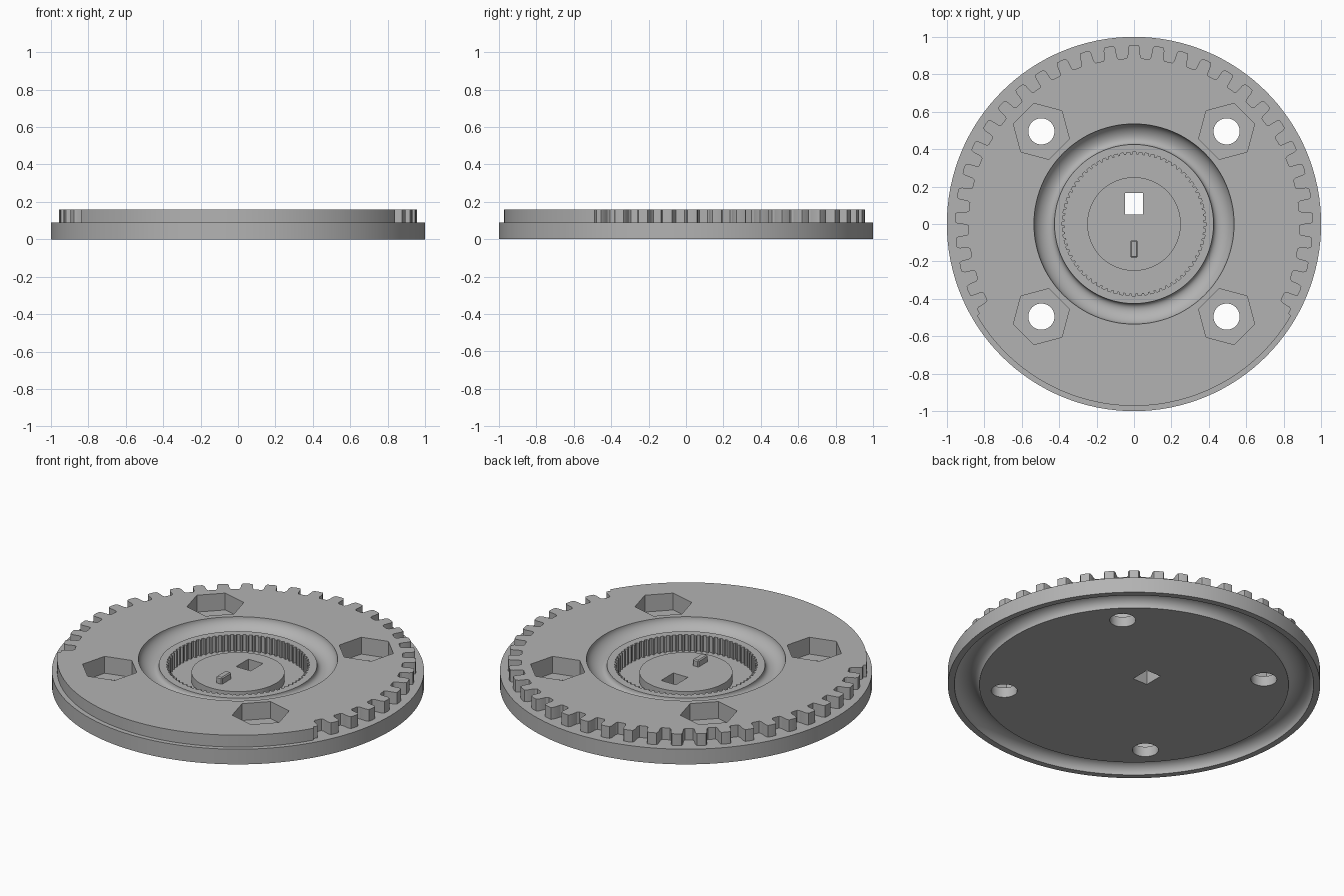
import bpy, bmesh, math
from math import cos, sin, pi, radians

if "Cube" in bpy.data.objects:
    bpy.data.objects.remove(bpy.data.objects["Cube"])

grey = bpy.data.materials.new("plain_grey")
grey.diffuse_color = (0.45, 0.45, 0.45, 1)
grey.use_nodes = True
grey.node_tree.nodes["Principled BSDF"].inputs["Base Color"].default_value = grey.diffuse_color


def make(name, bm):
    bmesh.ops.recalc_face_normals(bm, faces=bm.faces)
    me = bpy.data.meshes.new(name)
    bm.to_mesh(me)
    bm.free()
    ob = bpy.data.objects.new(name, me)
    bpy.context.collection.objects.link(ob)
    me.materials.append(grey)
    return ob


def prism(name, pts, z0, z1):
    """Extrude a flat outline from z0 to z1."""
    bm = bmesh.new()
    lo = [bm.verts.new((x, y, z0)) for x, y in pts]
    hi = [bm.verts.new((x, y, z1)) for x, y in pts]
    bm.faces.new(lo)
    bm.faces.new(hi)
    n = len(pts)
    for i in range(n):
        j = (i + 1) % n
        bm.faces.new((lo[i], lo[j], hi[j], hi[i]))
    return make(name, bm)


def lathe(name, prof, steps=128):
    """Spin a closed (r, z) profile around z."""
    bm = bmesh.new()
    vs = [bm.verts.new((r, 0, z)) for r, z in prof]
    es = [bm.edges.new((vs[i], vs[(i + 1) % len(vs)])) for i in range(len(vs))]
    bmesh.ops.spin(bm, geom=vs + es, cent=(0, 0, 0), axis=(0, 0, 1),
                   angle=2 * pi, steps=steps, use_duplicate=False)
    bmesh.ops.remove_doubles(bm, verts=bm.verts, dist=1e-5)
    # drop the leftover edge lying on the axis
    bmesh.ops.delete(bm, geom=[e for e in bm.edges if not e.link_faces], context='EDGES')
    return make(name, bm)


def ring(r, n, cx=0, cy=0, start=0):
    return [(cx + r * cos(start + 2 * pi * i / n), cy + r * sin(start + 2 * pi * i / n))
            for i in range(n)]


def rect(x0, x1, y0, y1):
    return [(x0, y0), (x1, y0), (x1, y1), (x0, y1)]


def combine(target, tool, op):
    bpy.context.view_layer.objects.active = target
    m = target.modifiers.new("bool", 'BOOLEAN')
    m.operation, m.solver, m.object = op, 'EXACT', tool
    bpy.ops.object.modifier_apply(modifier=m.name)
    bpy.data.objects.remove(tool)


# gear plate outline: 29 teeth over the back, plain arc at the front
TOOTH = [(-2.6, .885), (-2.15, .897), (-1.95, .94), (-1.5, .955),
         (0, .957), (1.5, .955), (1.95, .94), (2.15, .897), (2.6, .885)]
polar = []
for k in range(-14, 15):
    polar += [(90 + 8 * k + a, r) for a, r in TOOTH]
end = [(207.4, .885), (207.85, .897), (208.05, .94), (208.5, .955), (210, .955), (210.3, .972)]
polar += end
polar += [(211 + 118 * i / 60, .972) for i in range(61)]
polar += [(540 - a, r) for a, r in reversed(end)]
body = prism("gear_disc", [(r * cos(radians(a)), r * sin(radians(a))) for a, r in polar], .04, .16)

# round base disc
combine(body, prism("base", ring(1, 128), 0, .09), 'UNION')

# rounded groove on top, with the lowered centre
top = [(0, .3), (.535, .3)]
for i in range(17):
    a = pi * i / 16
    top.append((.48 + .055 * cos(a), .1425 + .0175 * cos(a) - .045 * sin(a)))
top.append((0, .125))
combine(body, lathe("top_groove_cutter", top), 'DIFFERENCE')

# rounded groove underneath
under = [(.965, -.1)]
for i in range(17):
    a = pi * i / 16
    under.append((.898 + .067 * cos(a), .055 * sin(a)))
under.append((.831, -.1))
combine(body, lathe("under_groove_cutter", under), 'DIFFERENCE')

# ribbed central pocket
ribs = []
for i in range(72):
    c = i * 5
    for a, r in ((-1.5, .384), (1, .384), (1.5, .371), (3, .371)):
        ribs.append((r * cos(radians(c + a)), r * sin(radians(c + a))))
combine(body, prism("pocket_cutter", ribs, .03, .3), 'DIFFERENCE')

# raised hub in the pocket, with a through slot
combine(body, prism("hub", ring(.25, 96), .015, .082), 'UNION')
combine(body, prism("slot_cutter", rect(-.048, .048, .05, .165), -.1, .3), 'DIFFERENCE')

# four hexagonal pockets with round through holes
for q in range(4):
    d = radians(45 + 90 * q)
    cx, cy = .7 * cos(d), .7 * sin(d)
    combine(body, prism("hex_cutter", ring(.155, 6, cx, cy, d + pi / 6), .06, .3), 'DIFFERENCE')
    combine(body, prism("hole_cutter", ring(.07, 40, cx, cy), -.1, .2), 'DIFFERENCE')

# small key on the hub
key = prism("hub_key", rect(-.02, .02, -.18, -.088), .075, .12)
b = key.modifiers.new("bevel", 'BEVEL')
b.width, b.segments = .006, 1

bpy.ops.object.select_all(action='DESELECT')
body.select_set(True)
bpy.context.view_layer.objects.active = body
bpy.ops.object.shade_smooth_by_angle(angle=radians(25))
